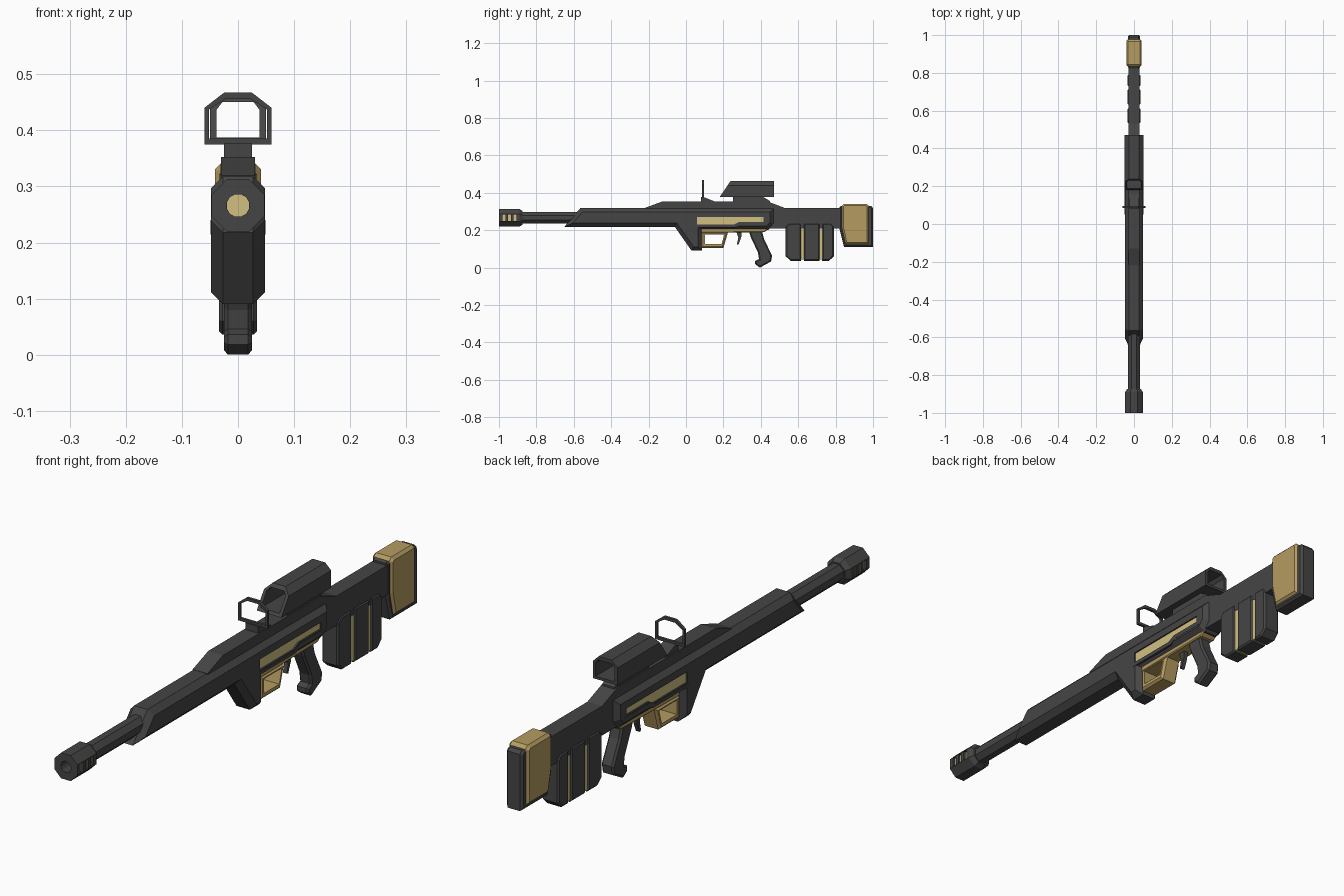
import bpy, bmesh, math

if "Cube" in bpy.data.objects:
    bpy.data.objects.remove(bpy.data.objects["Cube"], do_unlink=True)


def material(name, rgb):
    m = bpy.data.materials.new(name)
    m.use_nodes = True
    m.diffuse_color = (*rgb, 1)
    m.node_tree.nodes["Principled BSDF"].inputs["Base Color"].default_value = (*rgb, 1)
    return m


DARK = material("dark gunmetal", (0.06, 0.06, 0.06))
GOLD = material("tan gold", (0.46, 0.33, 0.12))
PALE = material("pale gold", (0.64, 0.53, 0.22))


def finish(bm, name, mat):
    bmesh.ops.recalc_face_normals(bm, faces=bm.faces)
    mesh = bpy.data.meshes.new(name)
    bm.to_mesh(mesh)
    bm.free()
    mesh.materials.append(mat)
    ob = bpy.data.objects.new(name, mesh)
    bpy.context.collection.objects.link(ob)
    return ob


def prism(name, profile, half, mat=DARK, chamfer=0, x=0):
    """Side profile (y, z) extruded across x, with chamfered side rims."""
    bm = bmesh.new()
    cap = bm.faces.new([bm.verts.new((x - half, y, z)) for y, z in profile])
    out = bmesh.ops.extrude_face_region(bm, geom=[cap], use_keep_orig=True)
    new = [v for v in out["geom"] if isinstance(v, bmesh.types.BMVert)]
    bmesh.ops.translate(bm, verts=new, vec=(2 * half, 0, 0))
    bmesh.ops.recalc_face_normals(bm, faces=bm.faces)
    if chamfer:
        rims = [e for e in bm.edges if abs(e.verts[0].co.x - e.verts[1].co.x) < 1e-5]
        bmesh.ops.bevel(bm, geom=rims, offset=chamfer, segments=1,
                        affect='EDGES', clamp_overlap=True)
    return finish(bm, name, mat)


def box(name, y0, y1, z0, z1, half, mat=DARK, chamfer=0, x=0):
    return prism(name, [(y0, z0), (y1, z0), (y1, z1), (y0, z1)], half, mat, chamfer, x)


def tube(name, rings, sides, mat=DARK, z=0.266):
    """Capped faceted tube along y through (y, apothem) rings."""
    bm = bmesh.new()
    loops = []
    for y, r in rings:
        rad = r / math.cos(math.pi / sides)
        angles = [(i + 0.5) * math.tau / sides for i in range(sides)]
        loops.append([bm.verts.new((rad * math.cos(a), y, z + rad * math.sin(a))) for a in angles])
    for a, b in zip(loops, loops[1:]):
        for i in range(sides):
            j = (i + 1) % sides
            bm.faces.new((a[i], a[j], b[j], b[i]))
    bm.faces.new(loops[0])
    bm.faces.new(loops[-1])
    return finish(bm, name, mat)


def hood(name, outer, inner, y0, y1, slant=0):
    """Open frame along y; half outlines (x, z) are mirrored, front may lean back."""
    bm = bmesh.new()
    base = outer[0][1]

    def loop(half, front):
        pts = half + [(-x, z) for x, z in reversed(half)]
        return [bm.verts.new((x, y0 + slant * (z - base) if front else y1, z)) for x, z in pts]
    loops = [loop(outer, True), loop(outer, False), loop(inner, False), loop(inner, True)]
    n = len(loops[0])
    for k in range(4):
        a, b = loops[k], loops[(k + 1) % 4]
        for i in range(n):
            j = (i + 1) % n
            bm.faces.new((a[i], a[j], b[j], b[i]))
    return finish(bm, name, DARK)


def cut(ob, cutter):
    mod = ob.modifiers.new("cut", 'BOOLEAN')
    mod.operation = 'DIFFERENCE'
    mod.solver = 'EXACT'
    mod.object = cutter
    bpy.context.view_layer.objects.active = ob
    bpy.ops.object.modifier_apply(modifier=mod.name)
    bpy.data.objects.remove(cutter, do_unlink=True)


# Muzzle brake with bore and side ports
brake = tube("muzzle_brake", [(-1, 0.047), (-0.89, 0.047), (-0.873, 0.036)], 8)
cut(brake, tube("bore_cutter", [(-1.02, 0.02), (-0.9, 0.02)], 12))
tube("bore_core", [(-0.908, 0.0205), (-0.899, 0.0205)], 12, PALE)
for side in (-1, 1):
    for y in (-0.973, -0.943, -0.913):
        cut(brake, box("port_cutter", y - 0.008, y + 0.008, 0.248, 0.284, 0.01, x=side * 0.047))
        box("port_plate", y - 0.008, y + 0.008, 0.248, 0.284, 0.001, PALE, x=side * 0.0375)

# Barrel and receiver
tube("barrel", [(-0.885, 0.031), (-0.5, 0.031)], 8)
receiver = prism("receiver", [
    (-0.65, 0.218), (-0.06, 0.218), (0.03, 0.09), (0.085, 0.09), (0.085, 0.2),
    (0.44, 0.2), (0.47, 0.235), (0.47, 0.318), (-0.565, 0.318)], 0.048, chamfer=0.021)
prism("top_ridge", [(-0.22, 0.31), (-0.22, 0.319), (-0.13, 0.352), (0.44, 0.352),
                    (0.53, 0.318), (0.53, 0.31)], 0.03)

# Recessed side strips
strip = [(0.06, 0.23), (0.255, 0.23), (0.285, 0.245), (0.415, 0.245), (0.415, 0.27), (0.06, 0.27)]
for side in (-1, 1):
    cut(receiver, prism("strip_cutter", strip, 0.008, x=side * 0.048))
    prism("side_strip", strip, 0.002, PALE, x=side * 0.0405)
    prism("strip_sill", [(0.05, 0.214), (0.265, 0.214), (0.295, 0.228), (0.43, 0.228),
                         (0.43, 0.24), (0.285, 0.24), (0.255, 0.225), (0.05, 0.225)],
          0.004, x=side * 0.045)

# Underside trim and gold guard with an opening
prism("underside_trim", [(0.08, 0.185), (0.42, 0.19), (0.445, 0.21), (0.08, 0.21)],
      0.032, GOLD, 0.004)
guard = prism("guard_frame", [(0.083, 0.105), (0.2, 0.105), (0.225, 0.19), (0.083, 0.19)],
              0.035, GOLD, 0.008)
cut(guard, prism("guard_cutter", [(0.102, 0.125), (0.19, 0.125), (0.205, 0.178), (0.102, 0.178)], 0.1))

# Trigger and pistol grip
prism("trigger", [(0.268, 0.195), (0.298, 0.195), (0.295, 0.16), (0.28, 0.122),
                  (0.272, 0.125), (0.28, 0.16)], 0.008)
prism("pistol_grip", [
    (0.335, 0.2), (0.405, 0.2), (0.418, 0.15), (0.46, 0.065), (0.455, 0.033), (0.395, 0),
    (0.37, 0.018), (0.37, 0.036), (0.39, 0.046), (0.385, 0.08), (0.345, 0.165)], 0.025, chamfer=0.007)

# Stock
prism("stock", [(0.44, 0.21), (0.835, 0.21), (0.835, 0.318), (0.44, 0.318)], 0.03)
prism("butt_core", [(0.822, 0.325), (0.822, 0.2), (0.845, 0.11), (1, 0.11), (1, 0.318), (0.99, 0.33),
                    (0.83, 0.33)], 0.033, chamfer=0.008)
prism("butt_cover", [(0.833, 0.33), (0.833, 0.21), (0.852, 0.124), (0.978, 0.124), (0.978, 0.33),
                     (0.965, 0.341), (0.845, 0.341)], 0.041, GOLD, 0.01)

# Magazine segments with gold bands between them
prism("magazine_front", [(0.533, 0.22), (0.533, 0.06), (0.56, 0.036), (0.615, 0.036),
                         (0.615, 0.235), (0.55, 0.235)], 0.034, chamfer=0.006)
box("magazine_middle", 0.63, 0.715, 0.036, 0.235, 0.034, chamfer=0.006)
prism("magazine_rear", [(0.728, 0.235), (0.728, 0.036), (0.765, 0.036), (0.79, 0.06), (0.79, 0.22),
                        (0.775, 0.235)], 0.034, chamfer=0.006)
for y in (0.622, 0.721):
    box("magazine_band", y - 0.01, y + 0.01, 0.042, 0.234, 0.029, PALE)

# Scope hood and its mount
hood("scope_hood", [(0.05, 0.377), (0.05, 0.44), (0.026, 0.463)],
     [(0.038, 0.387), (0.038, 0.437), (0.028, 0.45)], 0.18, 0.47, 0.68)
prism("scope_mount", [(0.25, 0.34), (0.45, 0.34), (0.45, 0.355), (0.41, 0.379), (0.25, 0.379)], 0.025)

# Front sight ring on its ramp
hood("sight_ring", [(0.06, 0.375), (0.06, 0.44), (0.025, 0.467)],
     [(0.052, 0.385), (0.052, 0.437), (0.022, 0.456)], 0.085, 0.095)
prism("sight_ramp", [(0.08, 0.345), (0.155, 0.345), (0.155, 0.353), (0.095, 0.377), (0.08, 0.377)], 0.025)
